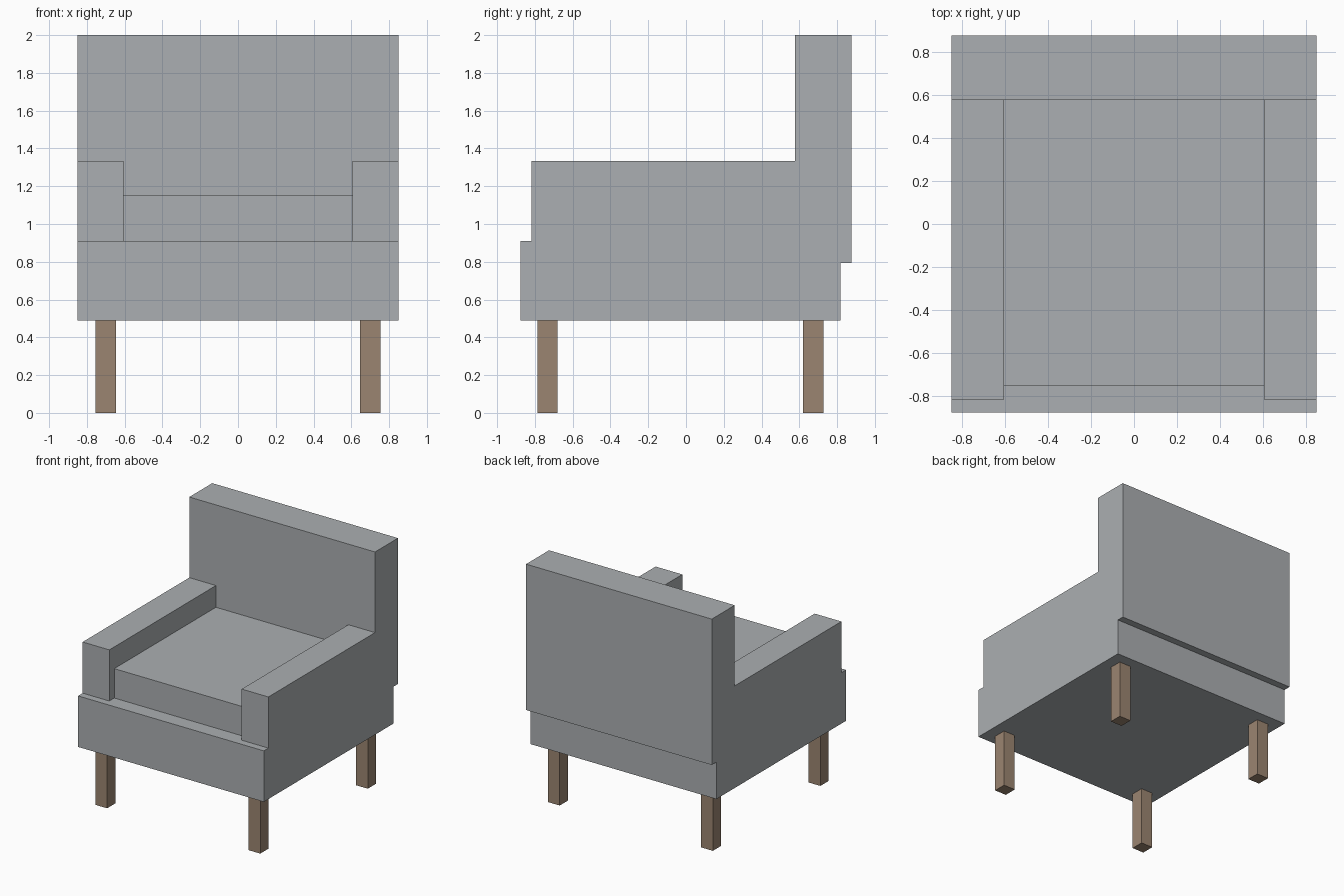
import bpy
import bmesh

# Remove the default cube
cube = bpy.data.objects.get("Cube")
if cube:
    bpy.data.objects.remove(cube, do_unlink=True)


def make_material(name, colour):
    mat = bpy.data.materials.new(name)
    mat.use_nodes = True
    mat.diffuse_color = (*colour, 1)
    mat.node_tree.nodes["Principled BSDF"].inputs["Base Color"].default_value = (*colour, 1)
    return mat


fabric = make_material("grey_fabric", (0.41, 0.43, 0.445))
wood = make_material("brown_wood", (0.33, 0.235, 0.165))


def extrude_profile(name, profile, x_min, x_max, mat):
    """Extrude a side outline of (y, z) points along x."""
    bm = bmesh.new()
    face = bm.faces.new([bm.verts.new((x_min, y, z)) for y, z in profile])
    moved = bmesh.ops.extrude_face_region(bm, geom=[face])["geom"]
    verts = [v for v in moved if isinstance(v, bmesh.types.BMVert)]
    bmesh.ops.translate(bm, verts=verts, vec=(x_max - x_min, 0, 0))
    bmesh.ops.recalc_face_normals(bm, faces=bm.faces)
    mesh = bpy.data.meshes.new(name)
    bm.to_mesh(mesh)
    bm.free()
    mesh.materials.append(mat)
    obj = bpy.data.objects.new(name, mesh)
    bpy.context.collection.objects.link(obj)
    return obj


def box(name, x, y, z, mat):
    outline = [(y[0], z[0]), (y[1], z[0]), (y[1], z[1]), (y[0], z[1])]
    return extrude_profile(name, outline, x[0], x[1], mat)


half_width = 0.85
inner = 0.606
leg_top = 0.488
base_top = 0.91
back_front = 0.577

# Base and overhanging backrest share one side outline
frame_outline = [
    (-0.877, leg_top), (0.817, leg_top), (0.817, 0.793), (0.877, 0.793),
    (0.877, 2.0), (back_front, 2.0), (back_front, base_top), (-0.877, base_top),
]
extrude_profile("base_and_backrest", frame_outline, -half_width, half_width, fabric)

# Seat cushion
box("seat_cushion", (-inner, inner), (-0.752, back_front), (base_top, 1.153), fabric)

# Armrests and legs on both sides
for side, xs in (("left", 1), ("right", -1)):
    arm_x = sorted((xs * inner, xs * half_width))
    box(side + "_armrest", arm_x, (-0.817, back_front), (base_top, 1.333), fabric)
    leg_x = sorted((xs * 0.647, xs * 0.755))
    for end, leg_y in (("front", (-0.787, -0.679)), ("back", (0.619, 0.727))):
        box(f"{end}_{side}_leg", leg_x, leg_y, (0, leg_top), wood)
